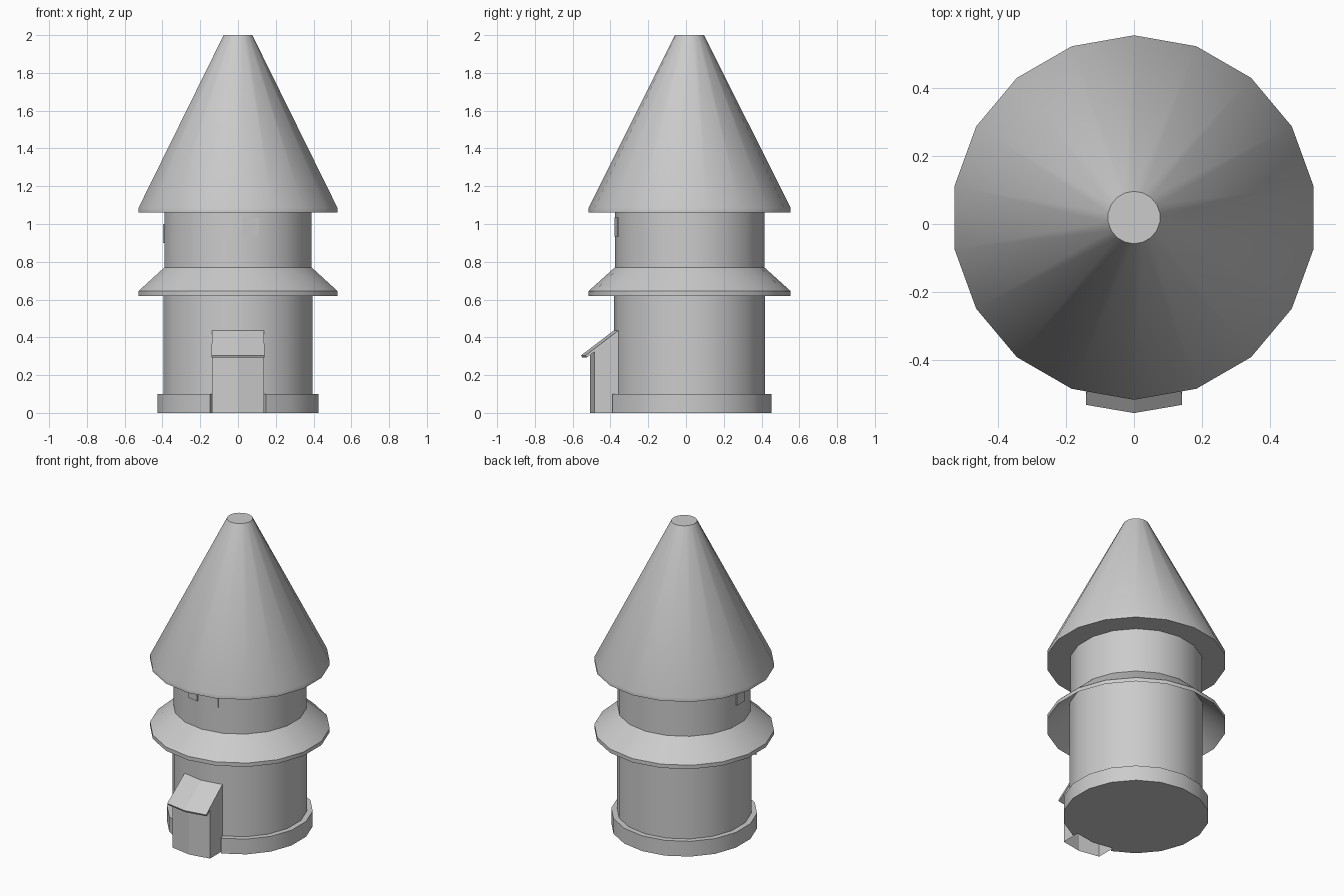
import bpy, bmesh
from math import sin, cos, pi, radians
from mathutils import Vector, Matrix

if "Cube" in bpy.data.objects:
    bpy.data.objects.remove(bpy.data.objects["Cube"])

SIDES = 18
CY = 0.019          # tower axis in y
WALL_R = 0.4

grey = bpy.data.materials.new("plain_grey")
grey.use_nodes = True
grey.diffuse_color = (0.6, 0.6, 0.6, 1)
grey.node_tree.nodes["Principled BSDF"].inputs["Base Color"].default_value = (0.6, 0.6, 0.6, 1)


def finish(name, bm, smooth=True):
    bmesh.ops.recalc_face_normals(bm, faces=bm.faces)
    mesh = bpy.data.meshes.new(name)
    bm.to_mesh(mesh)
    bm.free()
    mesh.materials.append(grey)
    obj = bpy.data.objects.new(name, mesh)
    bpy.context.collection.objects.link(obj)
    if smooth:
        bpy.ops.object.select_all(action='DESELECT')
        obj.select_set(True)
        bpy.context.view_layer.objects.active = obj
        bpy.ops.object.shade_smooth_by_angle(angle=radians(30))
    return obj


def ring_point(i, r, z=0.0):
    # index 0 is the corner at the front, counted towards +x
    a = -pi / 2 + i * 2 * pi / SIDES
    return Vector((r * cos(a), CY + r * sin(a), z))


def lathe(name, profile, caps=True, closed=False):
    bm = bmesh.new()
    rings = [[bm.verts.new(ring_point(i, r, z)) for i in range(SIDES)] for r, z in profile]
    pairs = list(zip(rings, rings[1:]))
    if closed:
        pairs.append((rings[-1], rings[0]))
    for a, b in pairs:
        for i in range(SIDES):
            j = (i + 1) % SIDES
            bm.faces.new((a[i], a[j], b[j], b[i]))
    if caps and not closed:
        bm.faces.new(rings[0])
        bm.faces.new(rings[-1])
    return finish(name, bm)


# Tower walls, eave skirt and roof
lathe("lower_wall", [(WALL_R, 0), (WALL_R, 0.76)])
lathe("upper_wall", [(0.396, 0.74), (0.396, 1.07)])
lathe("eave_skirt", [(0.396, 0.77), (0.535, 0.645), (0.535, 0.62), (0.396, 0.745)], closed=True)
lathe("roof", [(0.535, 1.06), (0.535, 1.085), (0.077, 2.0)])

# Base plinth, open for two segments at the doorway
outline = [ring_point(i, 0.434) for i in range(1, SIDES)]
outline += [ring_point(i, WALL_R - 0.002) for i in (-1, 0, 1)]
bm = bmesh.new()
bottom = bm.faces.new([bm.verts.new(p) for p in outline])
solid = bmesh.ops.extrude_face_region(bm, geom=[bottom], use_keep_orig=True)
top = [v for v in solid["geom"] if isinstance(v, bmesh.types.BMVert)]
bmesh.ops.translate(bm, verts=top, vec=(0, 0, 0.1))
finish("base_plinth", bm)


def strip(bm, rows):
    grid = [[bm.verts.new(p) for p in row] for row in rows]
    for a, b in zip(grid, grid[1:]):
        for k in range(len(a) - 1):
            bm.faces.new((a[k], a[k + 1], b[k + 1], b[k]))
    return grid


# Porch walls: two wall segments pushed forward, open below
wall = [ring_point(i, WALL_R) for i in (-1, 0, 1)]
front = [p + Vector((0, -0.128, 0)) for p in wall]
plan = [wall[0]] + front + [wall[2]]
heights = [0.425, 0.335, 0.335, 0.335, 0.425]
bm = bmesh.new()
strip(bm, [plan, [p + Vector((0, 0, h)) for p, h in zip(plan, heights)]])
finish("porch_walls", bm, smooth=False)

# Sloping porch roof
bm = bmesh.new()
high = [p + Vector((0, 0, 0.437)) for p in wall]
low = [p + Vector((p.x * 0.03, -0.174, 0.305)) for p in wall]
drop = Vector((0, 0.006, -0.012))
rows = [high, low, [p + drop for p in low], [p + drop for p in high]]
grid = strip(bm, rows)
for k in (0, 2):
    bm.faces.new([row[k] for row in grid])
finish("porch_roof", bm, smooth=False)


# Window plates lying on the upper wall facets
def window(name, segment, along, z, width, height):
    a, b = ring_point(segment, 0.396), ring_point(segment + 1, 0.396)
    side = (b - a).normalized()
    out = side.cross(Vector((0, 0, 1)))
    place = Matrix((side, out, (0, 0, 1))).transposed().to_4x4()
    place.translation = a.lerp(b, along) + Vector((0, 0, z)) + out * 0.002
    bm = bmesh.new()
    bmesh.ops.create_cube(bm, size=1, matrix=place @ Matrix.Diagonal((width, 0.008, height, 1)))
    finish(name, bm, smooth=False)


window("front_window_right", -1, 0.49, 0.987, 0.077, 0.086)
window("front_window_left", 0, 0.5, 0.985, 0.084, 0.1)
window("side_window", -5, 0.66, 0.95, 0.084, 0.1)
